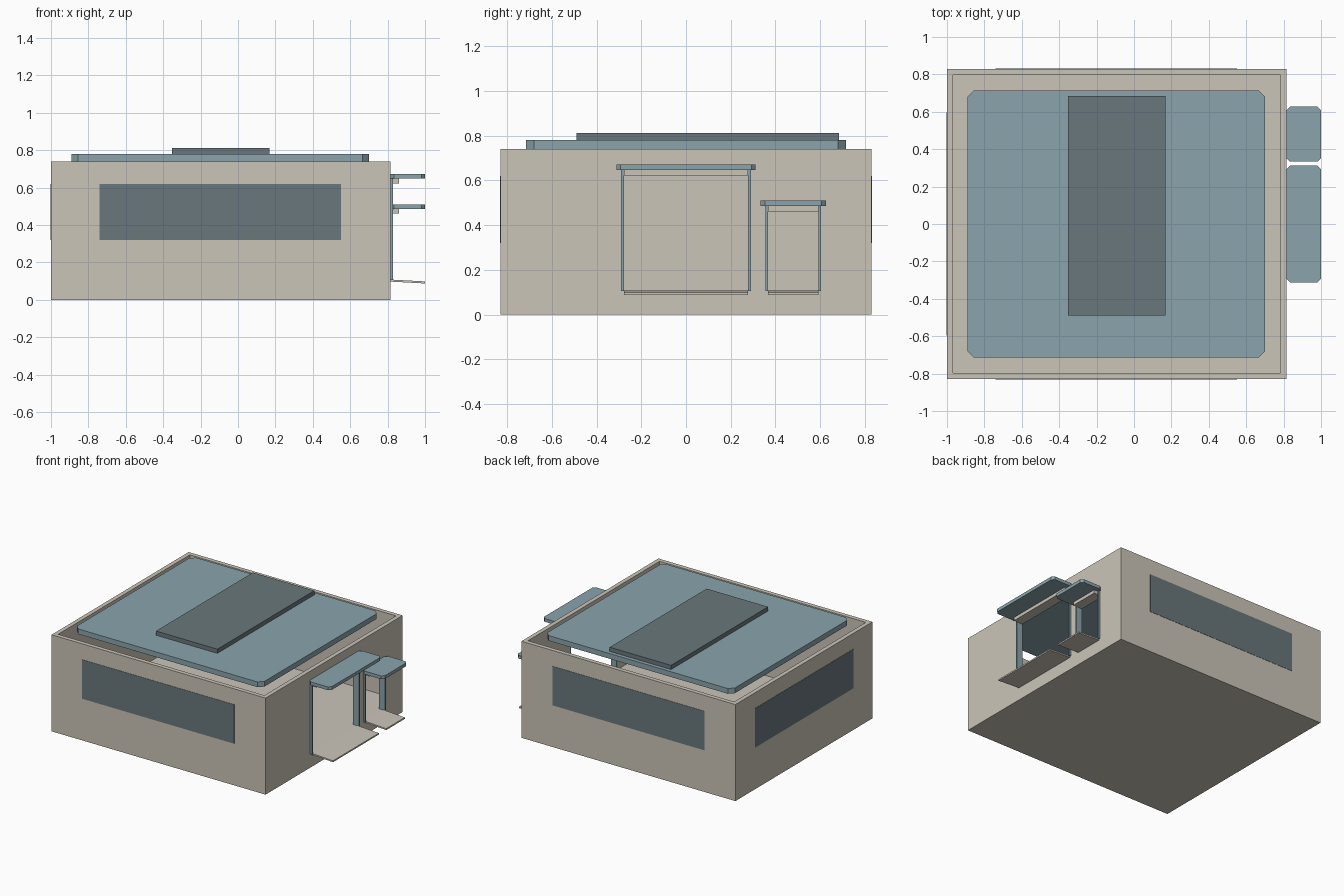
import bpy
import bmesh

cube = bpy.data.objects.get("Cube")
if cube:
    bpy.data.objects.remove(cube, do_unlink=True)


def linear(c):
    return c / 12.92 if c <= 0.04045 else ((c + 0.055) / 1.055) ** 2.4


def material(name, *srgb):
    mat = bpy.data.materials.new(name)
    mat.use_nodes = True
    color = [linear(c / 255) for c in srgb] + [1.0]
    mat.diffuse_color = color
    mat.node_tree.nodes["Principled BSDF"].inputs["Base Color"].default_value = color
    return mat


beige = material("warm beige", 203, 197, 185)
blue = material("dusty blue", 138, 164, 172)
slate = material("slate grey", 105, 119, 124)


def block(name, x, y, z, mat, chamfer=0.0, drop=0.0):
    """Box between (min, max) pairs; chamfer cuts plan corners, drop lowers the +x end."""
    (x0, x1), (y0, y1), (z0, z1) = x, y, z
    c = chamfer
    if c:
        plan = [(x0 + c, y0), (x1 - c, y0), (x1, y0 + c), (x1, y1 - c),
                (x1 - c, y1), (x0 + c, y1), (x0, y1 - c), (x0, y0 + c)]
    else:
        plan = [(x0, y0), (x1, y0), (x1, y1), (x0, y1)]
    bm = bmesh.new()
    low, high = [[bm.verts.new((px, py, h - drop * (px - x0) / (x1 - x0)))
                  for px, py in plan] for h in (z0, z1)]
    bm.faces.new(low[::-1])
    bm.faces.new(high)
    for i in range(len(plan)):
        j = (i + 1) % len(plan)
        bm.faces.new((low[i], low[j], high[j], high[i]))
    mesh = bpy.data.meshes.new(name)
    bm.to_mesh(mesh)
    bm.free()
    mesh.materials.append(mat)
    obj = bpy.data.objects.new(name, mesh)
    bpy.context.collection.objects.link(obj)
    return obj


def cut(target, x, y, z):
    cutter = block("cutter", x, y, z, beige)
    cutter.hide_render = True
    mod = target.modifiers.new("cut", 'BOOLEAN')
    mod.operation = 'DIFFERENCE'
    mod.solver = 'EXACT'
    mod.object = cutter
    bpy.context.view_layer.objects.active = target
    bpy.ops.object.modifier_apply(modifier=mod.name)
    bpy.data.objects.remove(cutter, do_unlink=True)


# Open-topped shell: outer walls with a raised floor inside
LEFT, RIGHT, DEPTH, TOP, FLOOR, WALL = -1.0, 0.815, 0.83, 0.74, 0.105, 0.033
shell = block("walls_and_floor", (LEFT, RIGHT), (-DEPTH, DEPTH), (0, TOP), beige)
cut(shell, (LEFT + WALL, RIGHT - WALL), (-DEPTH + WALL, DEPTH - WALL), (FLOOR, TOP + 0.1))


# Doorways on the side wall, each with posts, lintel, canopy and sloping step
def doorway(name, y0, y1, head):
    inner = RIGHT - WALL
    post = 0.012
    cut(shell, (inner - 0.05, RIGHT + 0.05), (y0, y1), (FLOOR, head))
    for side, a in (("front", y0), ("back", y1 - post)):
        block(f"{name}_{side}_post", (inner, RIGHT + 0.015), (a, a + post), (FLOOR, head), blue)
    block(f"{name}_lintel", (inner, RIGHT + 0.045), (y0 + post, y1 - post),
          (head - 0.025, head), beige)
    block(f"{name}_canopy", (RIGHT, 1.0), (y0 - 0.022, y1 + 0.022),
          (head, head + 0.025), blue, chamfer=0.02)
    block(f"{name}_step", (RIGHT, 1.0), (y0 + post, y1 - post),
          (FLOOR - 0.008, FLOOR + 0.003), beige, drop=0.01)


doorway("large_door", -0.29, 0.29, 0.647)
doorway("small_door", 0.355, 0.605, 0.485)

# Window panels on the other three walls
SKIN, SILL, HEAD = 0.002, 0.32, 0.62
for name, y in (("front", -DEPTH), ("back", DEPTH)):
    block(f"{name}_window", (-0.74, 0.55), (y - SKIN, y + SKIN), (SILL, HEAD), slate)
block("side_window", (LEFT - SKIN, LEFT + SKIN), (-0.595, 0.595), (SILL, HEAD), slate)

# Roof slab and raised roof panel
block("roof_slab", (-0.89, 0.70), (-0.715, 0.715), (TOP, 0.78), blue, chamfer=0.035)
block("roof_panel", (-0.353, 0.168), (-0.49, 0.685), (0.78, 0.812), slate)
